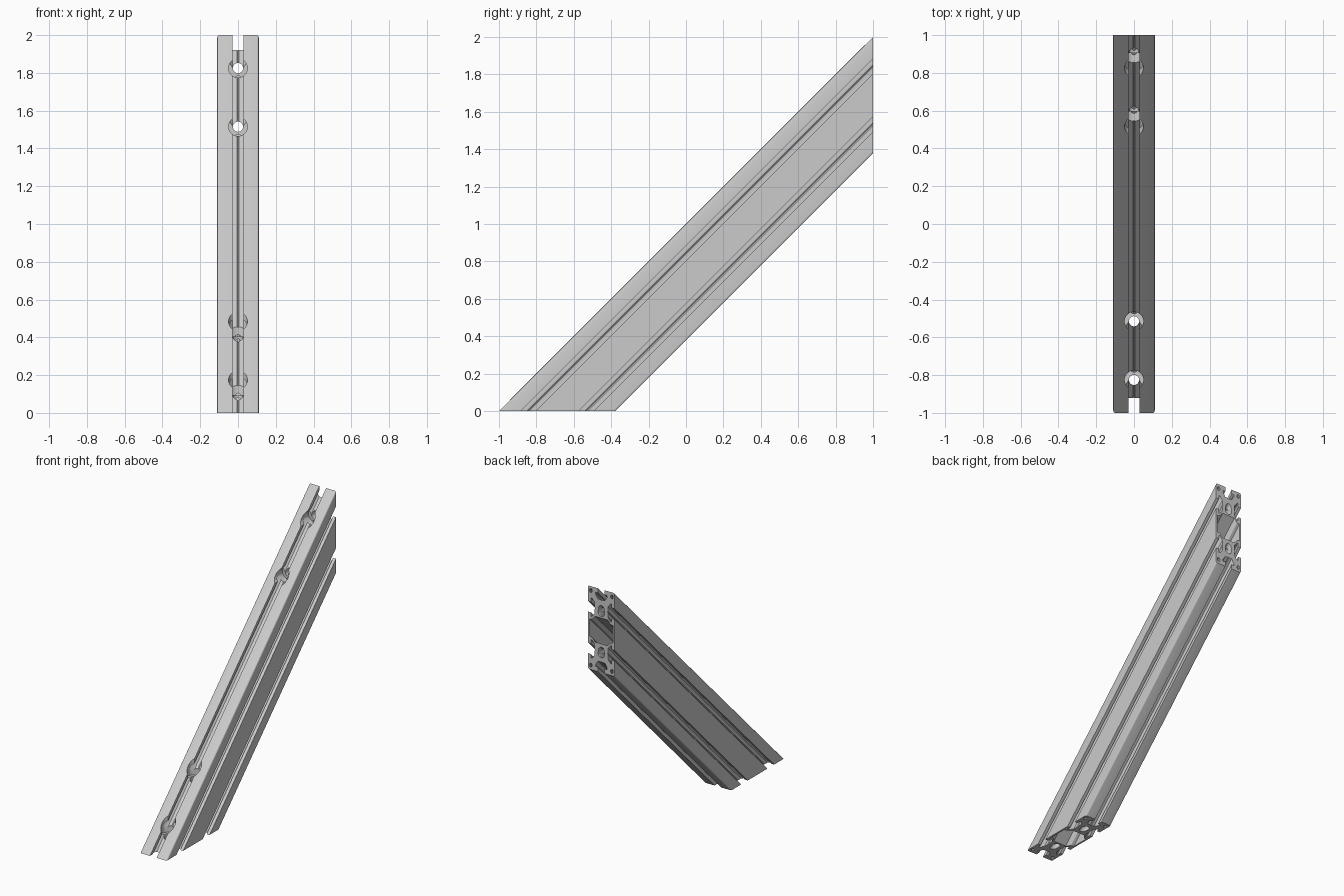
import bpy, bmesh, math
from mathutils import Vector

cube = bpy.data.objects.get("Cube")
if cube:
    bpy.data.objects.remove(cube, do_unlink=True)

H = 0.11             # half of one profile cell; the bar is two cells deep
ROOT2 = math.sqrt(2)

mat = bpy.data.materials.new("aluminium grey")
mat.use_nodes = True
mat.diffuse_color = (0.6, 0.6, 0.6, 1)
mat.node_tree.nodes["Principled BSDF"].inputs["Base Color"].default_value = (0.6, 0.6, 0.6, 1)


def circle(cx, cy, r, n):
    return [(cx + r * math.cos(2 * math.pi * i / n), cy + r * math.sin(2 * math.pi * i / n))
            for i in range(n)]


def make_object(name, bm):
    bmesh.ops.recalc_face_normals(bm, faces=bm.faces[:])
    mesh = bpy.data.meshes.new(name)
    bm.to_mesh(mesh)
    bm.free()
    ob = bpy.data.objects.new(name, mesh)
    bpy.context.collection.objects.link(ob)
    return ob


# T-slot: (offset along the face, distance from the cell centre)
half_slot = [(0.028, H), (0.028, 0.086), (0.048, 0.086), (0.048, 0.077),
             (0.028, 0.0545), (0.005, 0.0545)]
slot = [(-t, d) for t, d in half_slot] + [(0, 0.051)] + half_slot[::-1]

# Rounded corner following the top slot, running clockwise
R = 0.01
corner = [(H - R + R * math.sin(a), H - R + R * math.cos(a))
          for a in (math.radians(k * 22.5) for k in range(5))]


def upper_half():
    """Outline of the upper cell from its left side, over the top, to its right side."""
    right_slot = [(d, -t) for t, d in slot]
    right = corner + right_slot
    left = [(-x, y) for x, y in right[::-1]]
    return [(x, y + H) for x, y in left + slot + right]


top = upper_half()
outline = top + [(-x, -y) for x, y in top]

# Closed chambers: middle hollow, core bores, small corner bores
quarter = [(0.097, 0.046), (0.076, 0.048), (0.052, 0.068)]
hollow_top = quarter + [(-x, y) for x, y in quarter[::-1]]
loops = [outline, hollow_top + [(-x, -y) for x, y in hollow_top]]
for s in (-1, 1):
    loops.append(circle(0, s * H, 0.025, 20))
    for x in (-0.087, 0.087):
        loops.append(circle(x, s * (H + 0.087), 0.011, 10))

# Bar: sloped at 45 degrees, cut level at the foot and upright at the head
bm = bmesh.new()
foot_edges, head_edges = [], []
for loop in loops:
    foot, head = [], []
    for x, v in loop:
        s = (2 * H - v) * ROOT2
        foot.append(bm.verts.new((x, -1 + s, 0)))
        head.append(bm.verts.new((x, 1, 2 - s)))
    n = len(loop)
    for i in range(n):
        j = (i + 1) % n
        bm.faces.new((foot[i], foot[j], head[j], head[i]))
        foot_edges.append(bm.edges.get((foot[i], foot[j])))
        head_edges.append(bm.edges.get((head[i], head[j])))
for edges in (foot_edges, head_edges):
    bmesh.ops.triangle_fill(bm, use_beauty=True, use_dissolve=False, edges=edges)
bar = make_object("sloped_slotted_bar", bm)
bar.data.materials.append(mat)


def stepped_drill(name, origin, axis, side):
    """Counterbore plus narrower through hole, starting at the sloped face."""
    steps = [(0.05, -0.09), (0.05, 0.08), (0.027, 0.08), (0.027, 0.75)]
    x_dir = Vector((1, 0, 0))
    bm = bmesh.new()
    rings = [[bm.verts.new(origin + axis * t + x_dir * a + side * b)
              for a, b in circle(0, 0, r, 28)] for r, t in steps]
    for lower, upper in zip(rings, rings[1:]):
        for i in range(28):
            j = (i + 1) % 28
            bm.faces.new((lower[i], lower[j], upper[j], upper[i]))
    bm.faces.new(rings[0])
    bm.faces.new(rings[-1])
    ob = make_object(name, bm)
    ob.hide_render = True
    return ob


# Bolt holes: level ones at the head, upright ones at the foot
Y, Z = Vector((0, 1, 0)), Vector((0, 0, 1))
cutters = []
for k, d in enumerate((0.175, 0.485)):
    cutters.append(stepped_drill(f"head_drill_{k}", Vector((0, 1 - d, 2 - d)), Y, Z))
    cutters.append(stepped_drill(f"foot_drill_{k}", Vector((0, -1 + d, d)), -Z, Y))
for c in cutters:
    mod = bar.modifiers.new(c.name, 'BOOLEAN')
    mod.operation = 'DIFFERENCE'
    mod.solver = 'EXACT'
    mod.object = c

# Bake the drilled shape and drop the cutters
bpy.context.view_layer.update()
graph = bpy.context.evaluated_depsgraph_get()
drilled = bpy.data.meshes.new_from_object(bar.evaluated_get(graph))
bar.modifiers.clear()
bar.data = drilled
for c in cutters:
    bpy.data.objects.remove(c, do_unlink=True)

bpy.ops.object.select_all(action='DESELECT')
bar.select_set(True)
bpy.context.view_layer.objects.active = bar
bpy.ops.object.shade_smooth_by_angle(angle=math.radians(30))
